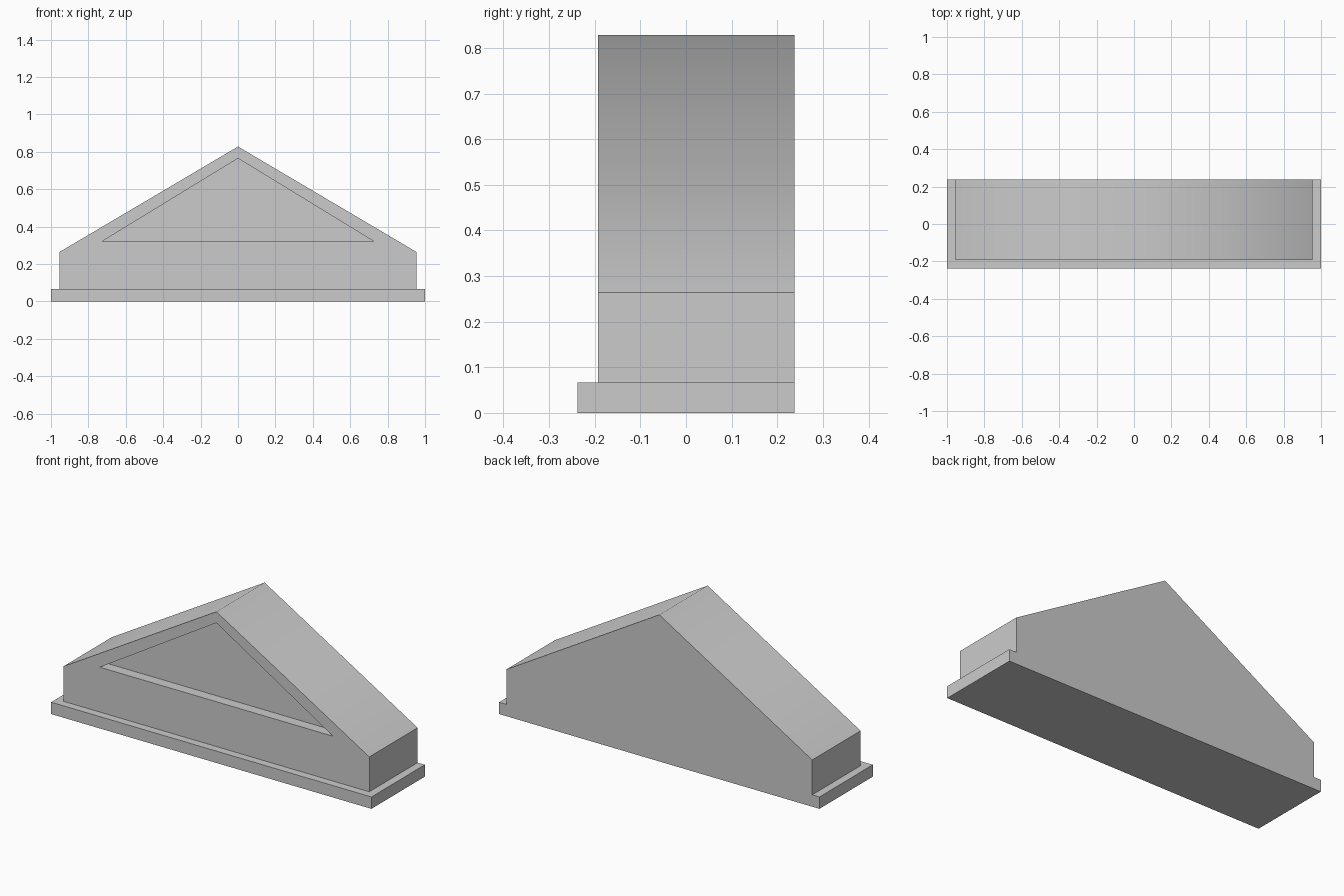
import bpy
import bmesh

cube = bpy.data.objects.get("Cube")
if cube:
    bpy.data.objects.remove(cube, do_unlink=True)

stone = bpy.data.materials.new("grey_stone")
stone.use_nodes = True
colour = (0.6, 0.6, 0.6, 1)
stone.diffuse_color = colour
stone.node_tree.nodes["Principled BSDF"].inputs["Base Color"].default_value = colour

BACK = 0.238


def loop(bm, points, y):
    return [bm.verts.new((x, y, z)) for x, z in points]


def bridge(bm, a, b):
    for i in range(len(a)):
        j = (i + 1) % len(a)
        bm.faces.new((a[i], a[j], b[j], b[i]))


def finish(bm, name):
    bmesh.ops.recalc_face_normals(bm, faces=bm.faces)
    mesh = bpy.data.meshes.new(name)
    bm.to_mesh(mesh)
    bm.free()
    mesh.materials.append(stone)
    obj = bpy.data.objects.new(name, mesh)
    bpy.context.collection.objects.link(obj)
    return obj


# Projecting base slab
bm = bmesh.new()
slab = [(-1, 0), (1, 0), (1, 0.067), (-1, 0.067)]
front, back = loop(bm, slab, -BACK), loop(bm, slab, BACK)
bridge(bm, front, back)
bm.faces.new(front)
bm.faces.new(back)
finish(bm, "base_slab")

# Gabled block, with a triangular recess in its front
bm = bmesh.new()
gable = [(-0.955, 0.067), (0.955, 0.067), (0.955, 0.264), (0, 0.828), (-0.955, 0.264)]
panel = [(-0.728, 0.32), (0.728, 0.32), (0, 0.765)]
front, back = loop(bm, gable, -0.193), loop(bm, gable, BACK)
rim, inner = loop(bm, panel, -0.193), loop(bm, panel, -0.133)
bridge(bm, front, back)
bm.faces.new(back)
bridge(bm, rim, inner)
bm.faces.new(inner)

# Front border around the recess
left, right, top = rim
bm.faces.new((front[0], front[1], right, left))
bm.faces.new((front[1], front[2], right))
bm.faces.new((front[2], front[3], top, right))
bm.faces.new((front[3], front[4], left, top))
bm.faces.new((front[4], front[0], left))

# Soft shading over the ridge only, crisp edges elsewhere
ridge = bm.edges.get((front[3], back[3]))
for face in bm.faces:
    face.smooth = True
for edge in bm.edges:
    edge.smooth = edge is ridge
finish(bm, "gable_block")
